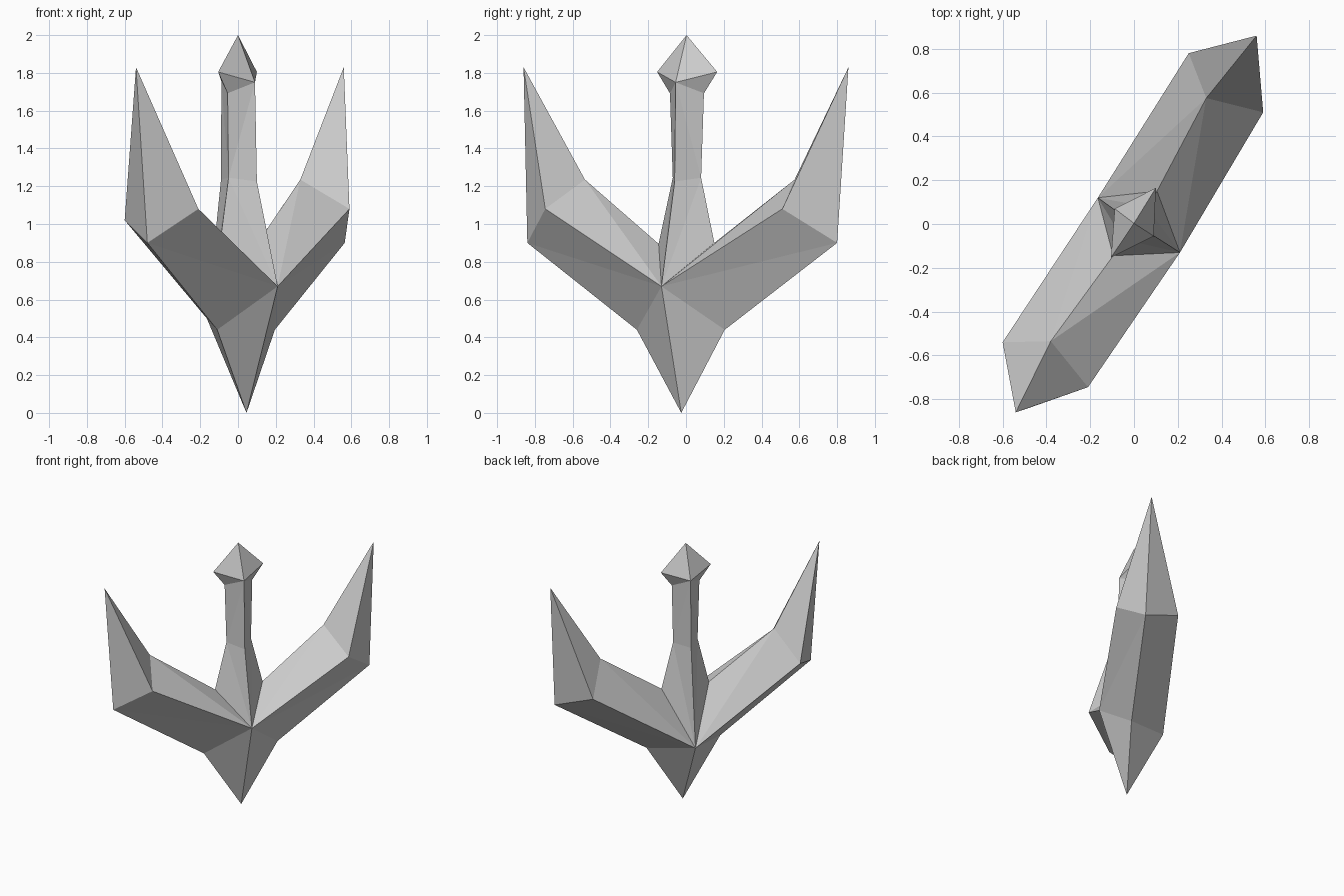
import bpy
import bmesh
from mathutils import Vector

cube = bpy.data.objects.get("Cube")
if cube:
    bpy.data.objects.remove(cube)

# One plain grey for the whole anchor
grey = bpy.data.materials.new("plain_grey")
grey.use_nodes = True
colour = (0.6, 0.6, 0.6, 1)
grey.diffuse_color = colour
grey.node_tree.nodes["Principled BSDF"].inputs["Base Color"].default_value = colour


def build(name, rings, flips=()):
    """Skin four-point rings; a one-point ring closes to a spike."""
    bm = bmesh.new()
    verts = {}

    def vert(p):
        if p not in verts:
            verts[p] = bm.verts.new(p)
        return verts[p]

    def face(*points):
        if len(set(points)) == 3:
            bm.faces.new([vert(p) for p in points])

    for n, (a, b) in enumerate(zip(rings, rings[1:])):
        a, b = (r * 4 if len(r) == 1 else r for r in (a, b))
        for i in range(4):
            j = (i + 1) % 4
            # Creases run from the front and back ridges of the lower ring
            if (j % 2 == 1) != (n in flips):
                face(a[i], a[j], b[i])
                face(a[j], b[j], b[i])
            else:
                face(a[i], a[j], b[j])
                face(a[i], b[j], b[i])

    # Consistent outward normals on the open shell
    bmesh.ops.recalc_face_normals(bm, faces=bm.faces[:])
    middle = sum((v.co for v in bm.verts), Vector()) / len(bm.verts)
    outward = sum((f.calc_center_median() - middle).dot(f.normal) * f.calc_area()
                  for f in bm.faces)
    if outward < 0:
        bmesh.ops.reverse_faces(bm, faces=bm.faces[:])
    mesh = bpy.data.meshes.new(name)
    bm.to_mesh(mesh)
    bm.free()
    mesh.materials.append(grey)
    bpy.context.collection.objects.link(bpy.data.objects.new(name, mesh))


# Shared points of the crown, where arms and shank meet
front = (0.21, -0.13, 0.67)
back = (-0.165, 0.12, 0.5)
crotch_r, crotch_l = (-0.095, -0.145, 0.895), (0.105, 0.15, 0.9)
under_r, under_l = (-0.11, -0.26, 0.44), (0.195, 0.205, 0.44)

# Arms with pointed flukes
build("right_arm", [
    [crotch_r, front, under_r, back],
    [(-0.38, -0.535, 1.235), (-0.21, -0.745, 1.08), (-0.48, -0.84, 0.9), (-0.6, -0.54, 1.02)],
    [(-0.54, -0.86, 1.83)]])
build("left_arm", [
    [crotch_l, front, under_l, back],
    [(0.33, 0.575, 1.235), (0.59, 0.51, 1.08), (0.565, 0.8, 0.9), (0.25, 0.78, 1.02)],
    [(0.56, 0.86, 1.83)]])

# Pointed crown below
build("crown_point", [[under_r, front, under_l, back], [(0.045, -0.025, 0)]])

# Shank and the knob on top, sharing the ridge points
knob_front, knob_back = (0.09, -0.055, 1.75), (-0.088, 0.07, 1.755)
neck = [(-0.055, -0.085, 1.692), knob_front, (0.055, 0.095, 1.692), knob_back]
build("shank", [
    [crotch_r, front, crotch_l, back],
    [(-0.05, -0.07, 1.245), (0.1, -0.06, 1.225), (0.055, 0.08, 1.245), (-0.09, 0.066, 1.235)],
    neck], flips=(1,))
build("knob", [
    neck,
    [(-0.105, -0.153, 1.805), knob_front, (0.1, 0.165, 1.805), knob_back],
    [(0, 0.003, 2)]])
